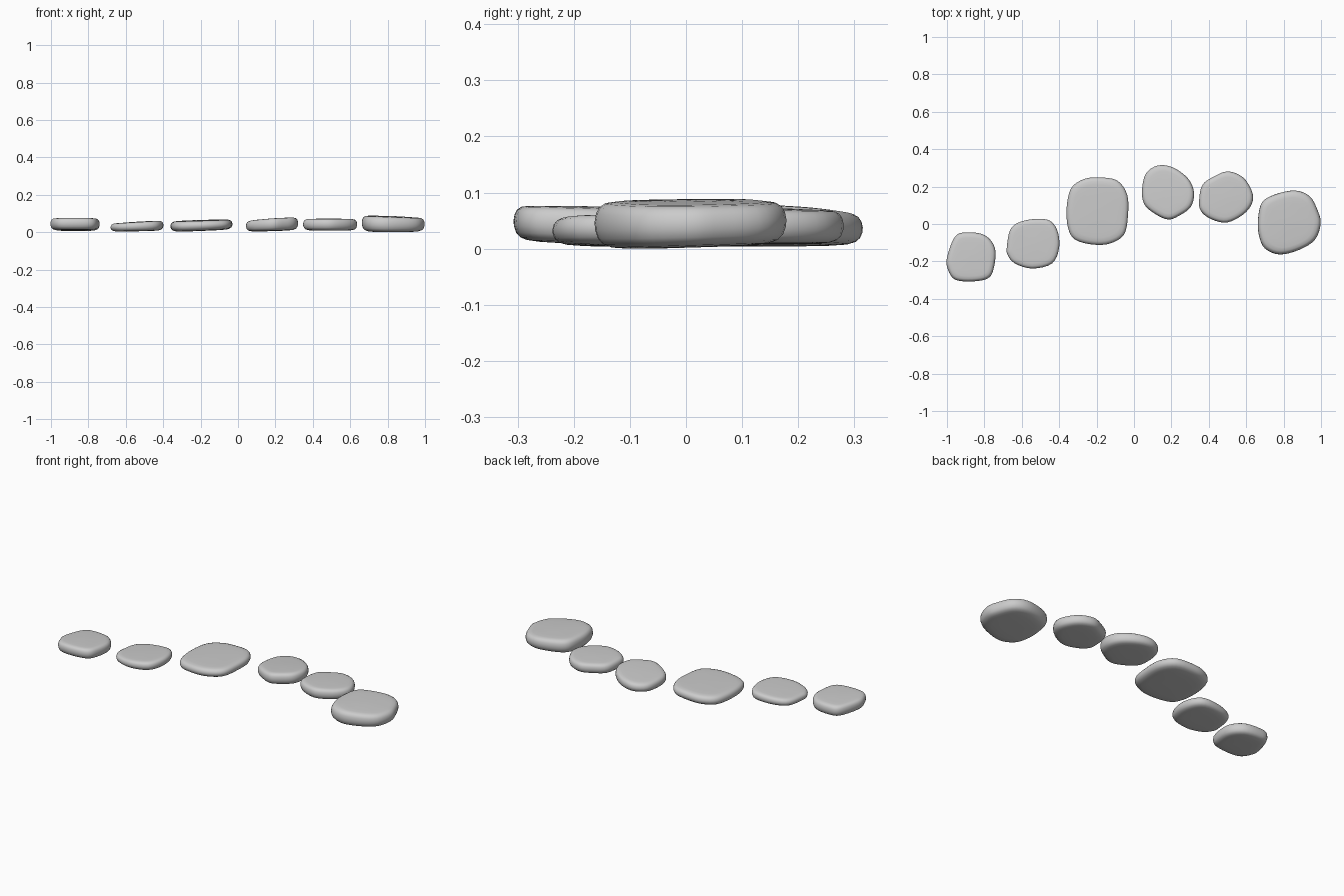
import bpy, bmesh
from mathutils import Vector

if "Cube" in bpy.data.objects:
    bpy.data.objects.remove(bpy.data.objects["Cube"])

STEPS = 4
# side profile: (outline scale, height fraction)
PROFILE = [(.35, .0), (.65, .015), (.82, .05), (.91, .12), (.965, .24), (.995, .42),
           (1.0, .58), (.985, .75), (.95, .88), (.89, .96), (.78, .99), (.6, 1.0), (.3, 1.02)]


def smooth_loop(pts):
    """Closed Catmull-Rom curve through the outline points."""
    out, n = [], len(pts)
    for i in range(n):
        a, b, c, d = (Vector(pts[(i + k) % n]) for k in (-1, 0, 1, 2))
        for s in range(STEPS):
            t = s / STEPS
            out.append(.5 * (2 * b + (c - a) * t + (2 * a - 5 * b + 4 * c - d) * t ** 2
                             + (3 * b - a - 3 * c + d) * t ** 3))
    return out


def stone(name, bottom, top, pts, top_slope=(0, 0), bottom_slope=(0, 0)):
    loop = smooth_loop(pts)
    xs, ys = [p.x for p in loop], [p.y for p in loop]
    c = Vector(((min(xs) + max(xs)) / 2, (min(ys) + max(ys)) / 2))

    def point(d, f):
        lo = bottom + d.x * bottom_slope[0] + d.y * bottom_slope[1]
        hi = top + d.x * top_slope[0] + d.y * top_slope[1]
        return (c.x + d.x, c.y + d.y, max(0, lo + (hi - lo) * f))

    bm = bmesh.new()
    rings = [[bm.verts.new(point((p - c) * s, f)) for p in loop] for s, f in PROFILE]
    n = len(loop)
    for r0, r1 in zip(rings, rings[1:]):
        for i in range(n):
            j = (i + 1) % n
            bm.faces.new((r0[i], r0[j], r1[j], r1[i]))
    # close underside and top with fans
    for ring, f in ((rings[0], 0), (rings[-1], 1.025)):
        v = bm.verts.new(point(Vector((0, 0)), f))
        for i in range(n):
            bm.faces.new((ring[i], ring[(i + 1) % n], v))
    bmesh.ops.recalc_face_normals(bm, faces=bm.faces[:])
    for f in bm.faces:
        f.smooth = True
    me = bpy.data.meshes.new(name)
    bm.to_mesh(me)
    bm.free()
    bpy.context.collection.objects.link(bpy.data.objects.new(name, me))


# six flat stepping stones along a winding path, left to right
stone("stepping_stone_1", .008, .074,
      [(-1, -.18), (-.957, -.067), (-.893, -.045), (-.797, -.06), (-.743, -.13),
       (-.749, -.233), (-.78, -.29), (-.866, -.307), (-.957, -.297), (-.995, -.243)],
      (0, -.03), (0, -.04))
stone("stepping_stone_2", .005, .055,
      [(-.68, -.125), (-.658, -.024), (-.583, .019), (-.465, .024), (-.412, -.03),
       (-.40, -.125), (-.438, -.211), (-.545, -.238), (-.636, -.211), (-.674, -.168)],
      (.06, 0), (.02, 0))
stone("stepping_stone_3", .007, .064,
      [(-.36, .088), (-.337, .19), (-.273, .238), (-.193, .249), (-.091, .233), (-.037, .158),
       (-.032, .05), (-.053, -.056), (-.128, -.104), (-.219, -.11), (-.316, -.083), (-.353, -.019)],
      (.03, .01), (.04, 0))
stone("stepping_stone_4", .006, .07,
      [(.043, .184), (.064, .27), (.128, .313), (.209, .302), (.289, .243), (.321, .168),
       (.305, .094), (.251, .05), (.182, .024), (.102, .061), (.053, .11)],
      (.07, -.04), (.03, 0))
stone("stepping_stone_5", .008, .071,
      [(.348, .11), (.364, .206), (.428, .254), (.503, .281), (.583, .249), (.631, .174),
       (.631, .11), (.583, .05), (.497, .008), (.417, .024), (.364, .061)],
      (0, -.02))
stone("stepping_stone_6", .002, .084,
      [(.663, .024), (.684, .115), (.754, .158), (.861, .179), (.941, .147), (.984, .067),
       (.998, 0), (.968, -.083), (.888, -.136), (.781, -.163), (.70, -.131), (.668, -.061)],
      (-.04, .01), (0, .03))
